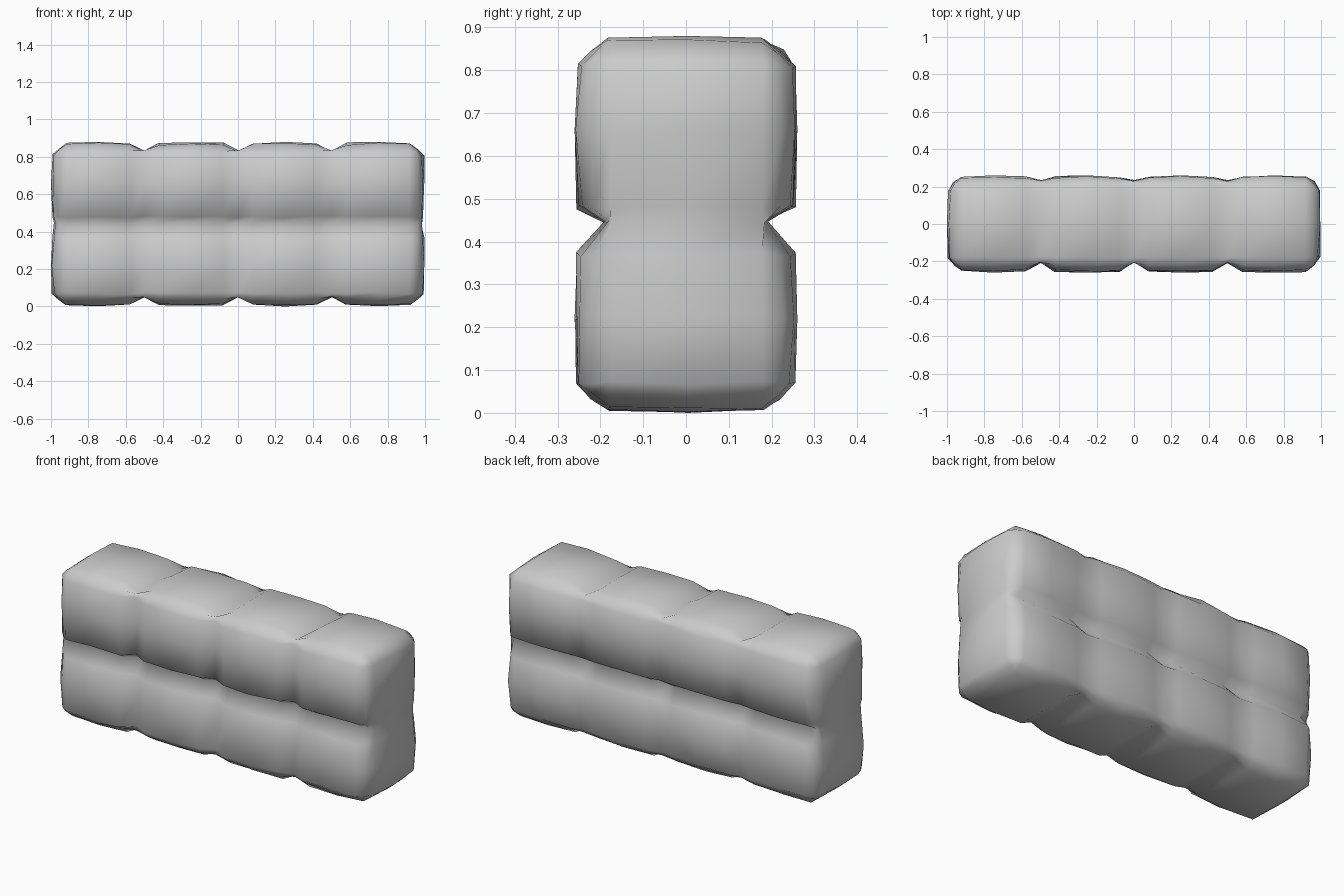
import bpy, bmesh, random
from mathutils import Vector

if "Cube" in bpy.data.objects:
    bpy.data.objects.remove(bpy.data.objects["Cube"])

random.seed(4)

# grid lines: outer faces, shoulders, block centres and seams of a 4 x 2 wall
SEAMS_X = (-0.5, 0.0, 0.5)
SEAM_Z = 0.447
xs = [-1.0, -0.92, -0.75]
for s in SEAMS_X:
    xs += [s - 0.08, s, s + 0.08, s + 0.25]
xs += [0.92, 1.0]
ys = [-0.26, -0.18, 0.0, 0.18, 0.26]
zs = [0.0, 0.07, 0.22, 0.37, SEAM_Z, 0.48, 0.66, 0.81, 0.88]
dims = (xs, ys, zs)
centres = ((-0.75, -0.25, 0.25, 0.75), (0.0,), (0.22, 0.66))
last = [len(d) - 1 for d in dims]


def place(idx):
    """Skin point: bulging block faces, cut edges, pinched seams."""
    p = [d[i] for d, i in zip(dims, idx)]
    side = [-1 if i == 0 else 1 if i == n else 0 for i, n in zip(idx, last)]
    on_x, on_z = p[0] in SEAMS_X, p[2] == SEAM_Z
    # worn-down amount grows away from each block's face centres
    shoulders = sum(not side[a] and p[a] not in centres[a] for a in range(3))
    inset = (0, 0, 0.036, 0.052)[sum(map(abs, side))] + 0.007 * shoulders
    depth = [0.02 * on_z,
             max((0.055 if side[1] < 0 else 0.03) * on_x,
                 0.075 * on_z) + 0.03 * (on_x and on_z),
             0.05 * on_x]
    for a in range(3):
        p[a] -= side[a] * max(depth[a], inset)
        # irregular hewn surface, kept inside the envelope
        p[a] += random.uniform(-0.005, 0.005)
        p[a] = max(dims[a][0], min(dims[a][-1], p[a]))
    return Vector(p)


bm = bmesh.new()
points = {}


def vert(idx):
    if idx not in points:
        points[idx] = bm.verts.new(place(idx))
    return points[idx]


# six sides of the skin
for axis in range(3):
    u, v = (axis + 1) % 3, (axis + 2) % 3
    for level in (0, last[axis]):
        for i in range(last[u]):
            for j in range(last[v]):
                quad = []
                for du, dv in ((0, 0), (1, 0), (1, 1), (0, 1)):
                    idx = [0, 0, 0]
                    idx[axis], idx[u], idx[v] = level, i + du, j + dv
                    quad.append(vert(tuple(idx)))
                bm.faces.new(quad)
bmesh.ops.recalc_face_normals(bm, faces=bm.faces[:])
for f in bm.faces:
    f.smooth = True

mesh = bpy.data.meshes.new("stone_block_wall")
bm.to_mesh(mesh)
bm.free()
wall = bpy.data.objects.new("stone_block_wall", mesh)
bpy.context.collection.objects.link(wall)
